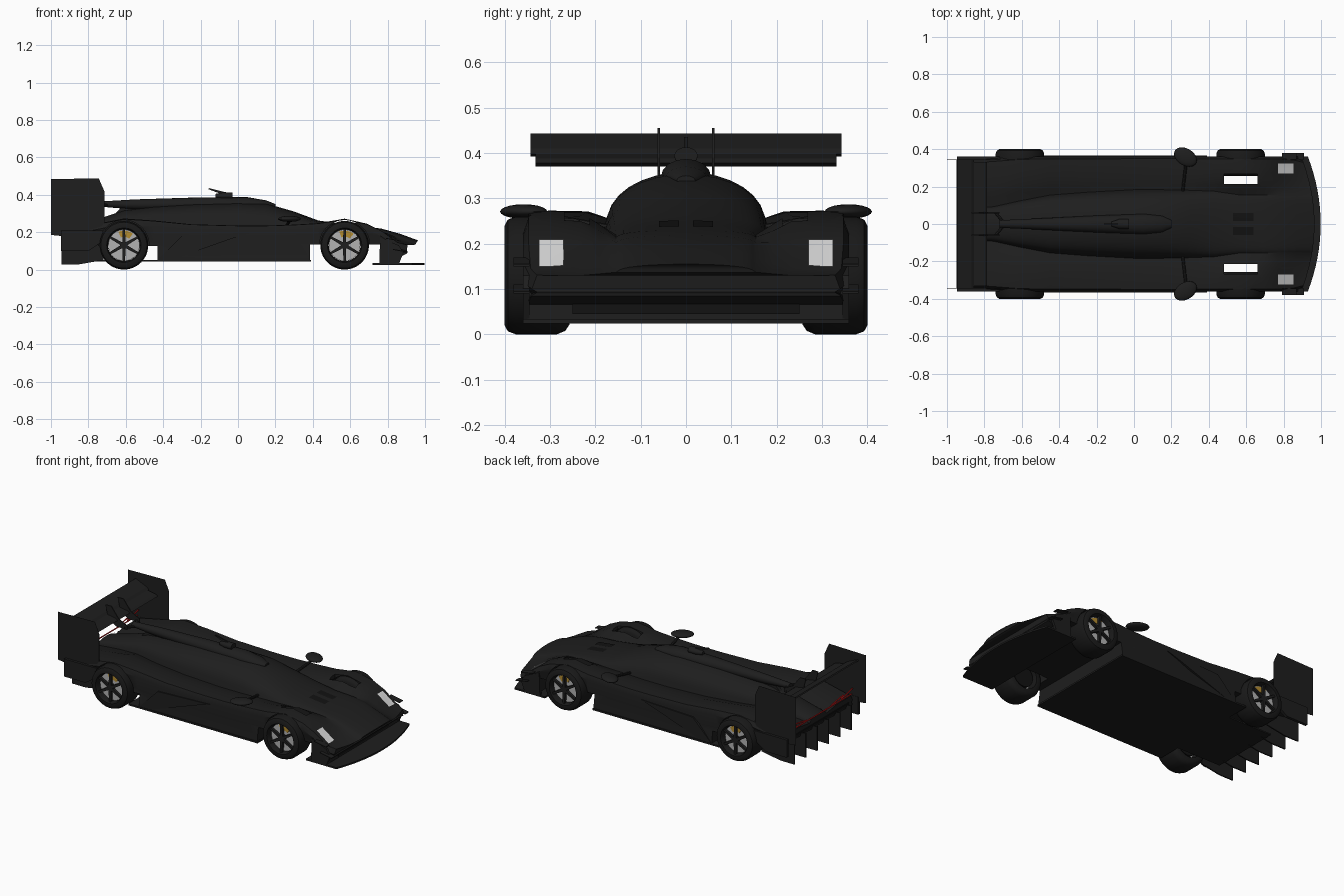
import bpy, bmesh
from math import sin, cos, pi, radians
from mathutils import Vector
from mathutils.bvhtree import BVHTree

cube = bpy.data.objects.get("Cube")
if cube:
    bpy.data.objects.remove(cube)


def material(name, r, g, b, rough=0.6):
    m = bpy.data.materials.new(name)
    m.use_nodes = True
    m.diffuse_color = (r, g, b, 1)
    node = m.node_tree.nodes["Principled BSDF"]
    node.inputs["Base Color"].default_value = (r, g, b, 1)
    node.inputs["Roughness"].default_value = rough
    return m


BLACK = material("body black", 0.013, 0.013, 0.013)
RUBBER = material("tyre rubber", 0.010, 0.010, 0.010)
DARK = material("vent black", 0.006, 0.006, 0.006)
LAMP = material("headlight white", 0.7, 0.7, 0.7)
STEEL = material("disc silver", 0.45, 0.45, 0.45)
GOLD = material("caliper gold", 0.45, 0.26, 0.03)
RED = material("tail light red", 0.6, 0.012, 0.012)


def make(name, verts, faces, mat, smooth=None):
    bm = bmesh.new()
    vs = [bm.verts.new(v) for v in verts]
    for f in faces:
        bm.faces.new([vs[i] for i in f])
    bmesh.ops.recalc_face_normals(bm, faces=bm.faces)
    mesh = bpy.data.meshes.new(name)
    bm.to_mesh(mesh)
    bm.free()
    mesh.materials.append(mat)
    ob = bpy.data.objects.new(name, mesh)
    bpy.context.scene.collection.objects.link(ob)
    if smooth:
        shade(ob, smooth)
    return ob


def shade(ob, angle):
    bpy.ops.object.select_all(action="DESELECT")
    ob.select_set(True)
    bpy.context.view_layer.objects.active = ob
    bpy.ops.object.shade_smooth_by_angle(angle=radians(angle))


def loft(name, rings, mat, smooth=None, closed=False, strip=False):
    n, k = len(rings[0]), len(rings)
    faces = []
    for r in range(k if closed else k - 1):
        a, b = r * n, (r + 1) % k * n
        faces += [(a + i, a + (i + 1) % n, b + (i + 1) % n, b + i) for i in range(n)]
    if not closed:
        for o in (0, (k - 1) * n):
            if strip:
                for i in range(n // 2):
                    ids = dict.fromkeys((i, i + 1, n - i - 1, (n - i) % n))
                    faces.append([o + j for j in ids])
            else:
                faces.append(range(o, o + n))
    return make(name, [p for ring in rings for p in ring], faces, mat, smooth)


def prism(name, outline, axis, a, b, mat, smooth=None):
    def place(p, h):
        return {"y": (p[0], h, p[1]), "z": (p[0], p[1], h), "x": (h, p[0], p[1])}[axis]
    return loft(name, [[place(p, h) for p in outline] for h in (a, b)], mat, smooth)


def box(name, x0, x1, y0, y1, z0, z1, mat=BLACK):
    return prism(name, [(x0, y0), (x1, y0), (x1, y1), (x0, y1)], "z", z0, z1, mat)


def disc(name, x, z, r, y0, y1, mat, n=40, smooth=None):
    ring = [(x + r * cos(i * 2 * pi / n), z + r * sin(i * 2 * pi / n)) for i in range(n)]
    return prism(name, ring, "y", y0, y1, mat, smooth)


def rod(name, p, q, r, mat=BLACK, n=8):
    p, q = Vector(p), Vector(q)
    u = (q - p).orthogonal().normalized()
    v = (q - p).normalized().cross(u)
    ring = [u * r * cos(i * 2 * pi / n) + v * r * sin(i * 2 * pi / n) for i in range(n)]
    return loft(name, [[c + o for o in ring] for c in (p, q)], mat, 40)


# Main bodywork: centre dome, valley, fender hump and side wall per station
def section(x, w, floor, fender, valley, dome, top, sweep=0):
    half = [(dome * sin(k * pi / 16), valley + (top - valley) * abs(cos(k * pi / 16)) ** 0.8)
            for k in range(8)] + [(dome * 1.03, valley)]
    for u, h in ((0.2, 0.45), (0.4, 0.95), (0.75, 1), (0.94, 0.9)):
        half.append((dome + u * (w - dome), valley + h * (fender - valley)))
    wall = fender - 0.03 - floor
    half += [(w, floor + wall), (w - 0.012, floor + wall * 0.55), (w, floor + wall * 0.1), (w, floor)]
    ring = half + [(-y, z) for y, z in half[:0:-1]]
    return [(x - sweep * (y / 0.36) ** 2, y, z) for y, z in ring]


stations = [
    (-0.91, 0.34, 0.155, 0.215, 0.20, 0.08, 0.225),
    (-0.75, 0.35, 0.13, 0.245, 0.22, 0.09, 0.27),
    (-0.61, 0.36, 0.05, 0.273, 0.24, 0.12, 0.315),
    (-0.45, 0.36, 0.05, 0.262, 0.235, 0.15, 0.335),
    (-0.25, 0.36, 0.05, 0.242, 0.225, 0.165, 0.35),
    (0.00, 0.36, 0.05, 0.235, 0.222, 0.178, 0.358),
    (0.15, 0.36, 0.05, 0.235, 0.222, 0.178, 0.353),
    (0.30, 0.36, 0.05, 0.24, 0.225, 0.175, 0.31),
    (0.43, 0.36, 0.05, 0.248, 0.225, 0.17, 0.262),
    (0.57, 0.36, 0.05, 0.272, 0.22, 0.15, 0.243),
    (0.69, 0.36, 0.05, 0.245, 0.215, 0.15, 0.23),
    (0.77, 0.36, 0.05, 0.205, 0.203, 0.15, 0.218),
    (0.87, 0.355, 0.06, 0.143, 0.165, 0.15, 0.19, 0.02),
    (0.965, 0.34, 0.085, 0.13, 0.137, 0.15, 0.155, 0.07),
]
body = loft("bodywork", [section(*s) for s in stations], BLACK, strip=True)
surface = BVHTree.FromPolygons([v.co for v in body.data.vertices],
                               [p.vertices[:] for p in body.data.polygons])


# Plates that follow the upper surface
def drape(name, x0, x1, y0, y1, mat, lift=0.004, n=6):
    pts = []
    for i in range(n + 1):
        for j in range(n + 1):
            x, y = x0 + (x1 - x0) * i / n, y0 + (y1 - y0) * j / n
            hit = surface.ray_cast(Vector((x, y, 2)), Vector((0, 0, -1)))[0]
            pts.append((x, y, (hit.z if hit else 0.1) + lift))
    faces = [(i * (n + 1) + j, i * (n + 1) + j + 1, (i + 1) * (n + 1) + j + 1, (i + 1) * (n + 1) + j)
             for i in range(n) for j in range(n)]
    return make(name, pts, faces, mat, 60)


for s, side in ((1, "left"), (-1, "right")):
    drape(f"{side}_headlight", 0.77, 0.852, s * 0.27, s * 0.324, LAMP)
    drape(f"{side}_nose_vent", 0.53, 0.64, s * 0.015, s * 0.06, DARK, 0.003)

# Fender slots, wheel arches and raised underside are cut from the body
cutters = []
for s in (1, -1):
    cutters.append(box("slot_cutter", 0.481, 0.659, *sorted((s * 0.213, s * 0.268)), 0.01, 0.29))
cutters += [box("nose_underside_cutter", 0.385, 0.76, -0.5, 0.5, 0, 0.135),
            box("tail_underside_cutter", -0.78, -0.43, -0.5, 0.5, 0, 0.125)]
for s in (1, -1):
    for x in (-0.61, 0.57):
        cutters.append(disc("arch_cutter", x, 0.13, 0.1345, s * 0.217, s * 0.5, DARK))
for c in cutters:
    c.hide_render = True
    mod = body.modifiers.new("cut", "BOOLEAN")
    mod.operation, mod.solver, mod.object = "DIFFERENCE", "EXACT", c
    mod.use_self = True
bpy.context.view_layer.update()
cut_mesh = bpy.data.meshes.new_from_object(body.evaluated_get(bpy.context.evaluated_depsgraph_get()))
body.modifiers.clear()
body.data = cut_mesh
for c in cutters:
    bpy.data.objects.remove(c)
body.data.materials.clear()
body.data.materials.append(BLACK)
shade(body, 35)


# Engine spine and roof intake
def oval(x, w, z0, z1, n=16):
    return [(x, w * cos(a), (z0 + z1) / 2 + (z1 - z0) / 2 * sin(a))
            for a in (i * 2 * pi / n for i in range(n))]


loft("engine_spine", [oval(-0.72, 0.02, 0.335, 0.365), oval(-0.55, 0.028, 0.32, 0.375),
                      oval(-0.2, 0.045, 0.31, 0.386), oval(0.05, 0.055, 0.31, 0.387),
                      oval(0.15, 0.045, 0.32, 0.37), oval(0.2, 0.02, 0.33, 0.35)], BLACK, 50)
prism("spine_web", [(-0.71, 0.24), (-0.4, 0.3), (-0.4, 0.36), (-0.6, 0.36)], "y", -0.012, 0.012, BLACK)
loft("roof_intake", [oval(-0.12, 0.012, 0.38, 0.405), oval(-0.08, 0.026, 0.375, 0.412),
                     oval(-0.03, 0.026, 0.375, 0.413)], BLACK, 50)
prism("roof_aerial", [(-0.16, 0.43), (-0.08, 0.40), (-0.06, 0.412), (-0.155, 0.435)], "y", -0.004, 0.004, BLACK)

# Floor, splitter and front fascia
box("main_floor", -0.5, 0.39, -0.365, 0.365, 0.042, 0.052)
box("tail_floor", -0.8, -0.48, -0.22, 0.22, 0.042, 0.05)
edge = [(0.998 - 0.068 * (k / 8) ** 2, 0.36 * k / 8) for k in range(-8, 9)]
prism("splitter", [(0.72, -0.36)] + edge + [(0.72, 0.36)], "z", 0.024, 0.034, BLACK)
box("front_fascia", 0.80, 0.862, -0.35, 0.35, 0.03, 0.12)
prism("front_grille", [(-0.25, 0.045), (0.25, 0.045), (0.25, 0.115), (-0.25, 0.115)], "x", 0.862, 0.866, DARK)

for s, side in ((1, "left"), (-1, "right")):
    # Front corner plate with two small dive planes
    prism(f"{side}_front_plate", [(0.755, 0.03), (0.86, 0.03), (0.885, 0.09), (0.86, 0.13), (0.76, 0.17)],
          "y", s * 0.345, s * 0.36, BLACK)
    for x, z in ((0.79, 0.15), (0.83, 0.09)):
        prism(f"{side}_dive_plane", [(x, z + 0.015), (x + 0.08, z), (x + 0.08, z + 0.005), (x, z + 0.02)],
              "y", s * 0.345, s * 0.38, BLACK)
    # Blade along the sidepod
    prism(f"{side}_side_blade", [(-0.43, 0.05), (-0.36, 0.05), (-0.02, 0.17), (0.06, 0.195), (-0.3, 0.18)],
          "y", s * 0.345, s * 0.362, BLACK)
    # Mirror pod on a stalk
    bm = bmesh.new()
    bmesh.ops.create_uvsphere(bm, u_segments=20, v_segments=10, radius=1)
    bm.verts.index_update()
    pod = [(0.275 + 0.058 * v.co.x - 0.02 * v.co.y, s * (0.358 + 0.052 * v.co.y), 0.271 + 0.016 * v.co.z)
           for v in bm.verts]
    make(f"{side}_mirror", pod, [[v.index for v in f.verts] for f in bm.faces], BLACK, 60)
    bm.free()
    rod(f"{side}_mirror_stalk", (0.26, s * 0.17, 0.235), (0.28, s * 0.34, 0.266), 0.008)

    # Wheels with disc, spokes and caliper
    for x, end in ((-0.61, "rear"), (0.57, "front")):
        tread = [(0.257, 0.085), (0.257, 0.108), (0.266, 0.122), (0.285, 0.13), (0.375, 0.13),
                 (0.393, 0.123), (0.4, 0.11), (0.4, 0.092), (0.385, 0.085)]
        spin = [i * 2 * pi / 48 for i in range(48)]
        loft(f"{side}_{end}_tyre", [[(x + r * cos(a), s * y, 0.13 + r * sin(a)) for y, r in tread]
                                    for a in spin], RUBBER, 40, closed=True)
        disc(f"{side}_{end}_disc", x, 0.13, 0.084, s * 0.32, s * 0.365, STEEL, smooth=40)
        disc(f"{side}_{end}_upright", x, 0.13, 0.068, s * 0.27, s * 0.322, DARK, smooth=40)
        disc(f"{side}_{end}_hub", x, 0.13, 0.02, s * 0.36, s * 0.39, BLACK, 16, 40)
        for k in range(6):
            a = radians(30 + 60 * k)
            c, d = Vector((cos(a), sin(a))), Vector((-sin(a), cos(a)))
            o = Vector((x, 0.13))
            prism(f"{side}_{end}_spoke", [o + c * 0.012 + d * 0.009, o + c * 0.087 + d * 0.006,
                                          o + c * 0.087 - d * 0.006, o + c * 0.012 - d * 0.009],
                  "y", s * 0.374, s * 0.39, BLACK)
        arc = [radians(52 + 10 * k) for k in range(7)]
        prism(f"{side}_{end}_caliper", [(x + r * cos(a), 0.13 + r * sin(a)) for r, seq in
                                        ((0.078, arc), (0.045, arc[::-1])) for a in seq],
              "y", s * 0.36, s * 0.37, GOLD)

    # Rear wing end plate, lower plate and hanging support
    prism(f"{side}_wing_end_plate", [(-1, 0.185), (-0.95, 0.18), (-0.75, 0.2), (-0.715, 0.25), (-0.715, 0.42),
                                     (-0.745, 0.488), (-1, 0.483)], "y", s * 0.3435, s * 0.3445, BLACK)
    prism(f"{side}_rear_plate", [(-0.947, 0.1), (-0.8, 0.1), (-0.74, 0.14), (-0.72, 0.21),
                                 (-0.947, 0.21)], "y", s * 0.342, s * 0.36, BLACK)
    prism(f"{side}_wing_support", [(-0.87, 0.455), (-0.85, 0.38), (-0.80, 0.34), (-0.72, 0.335), (-0.72, 0.36),
                                   (-0.78, 0.39), (-0.83, 0.455)], "y", s * 0.057, s * 0.063, BLACK)
    rod(f"{side}_support_foot", (-0.74, s * 0.06, 0.345), (-0.69, 0, 0.345), 0.008)
    # Jagged tail light
    jag = [(0.12, 0.234), (0.24, 0.254), (0.22, 0.236), (0.33, 0.26)]
    for p, q in zip(jag, jag[1:]):
        rod(f"{side}_tail_light", (-0.916, s * p[0], p[1]), (-0.916, s * q[0], q[1]), 0.004, RED, 6)

# Rear wing elements
prism("wing_main_plane", [(-0.89, 0.39), (-0.80, 0.37), (-0.785, 0.378), (-0.80, 0.388), (-0.88, 0.402)],
      "y", -0.332, 0.332, BLACK)
prism("wing_flap", [(-0.95, 0.437), (-0.87, 0.392), (-0.855, 0.398), (-0.87, 0.41), (-0.945, 0.443)],
      "y", -0.343, 0.343, BLACK)

# Tail light bar, rear grille and diffuser strakes
rod("tail_light_bar", (-0.916, -0.32, 0.229), (-0.916, 0.32, 0.229), 0.004, RED, 6)
box("rear_grille", -0.914, -0.909, -0.3, 0.3, 0.165, 0.183, DARK)
for k in range(6):
    y = (k - 2.5) * 0.112
    prism("diffuser_strake", [(-0.945, 0.028), (-0.85, 0.028), (-0.72, 0.05), (-0.72, 0.135), (-0.945, 0.18)],
          "y", y - 0.004, y + 0.004, BLACK)
